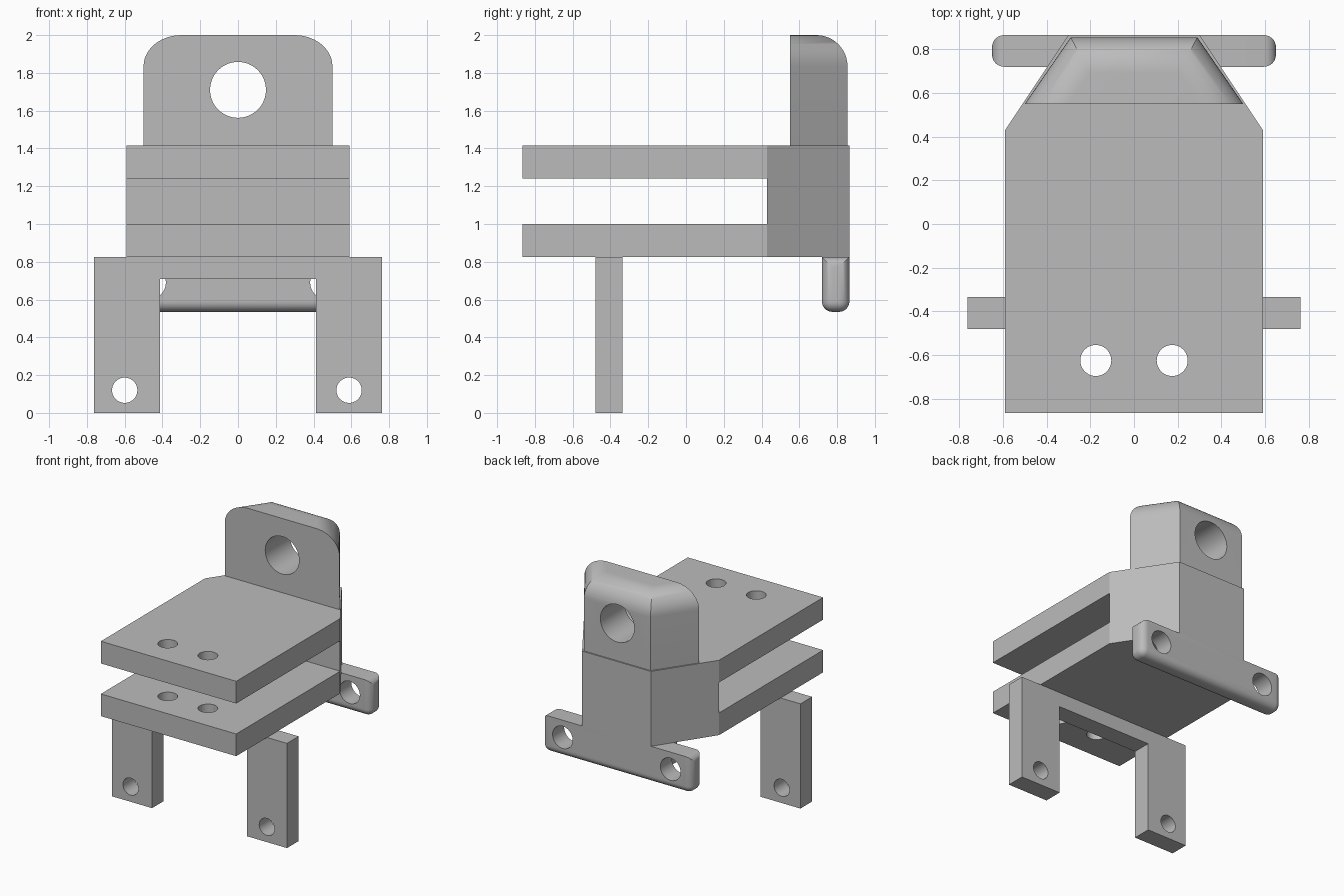
import bpy, bmesh, math
from mathutils import Matrix

cube = bpy.data.objects.get("Cube")
if cube:
    bpy.data.objects.remove(cube, do_unlink=True)

grey = bpy.data.materials.new("plain grey")
grey.use_nodes = True
colour = (0.5, 0.5, 0.5, 1)
grey.diffuse_color = colour
grey.node_tree.nodes["Principled BSDF"].inputs["Base Color"].default_value = colour


def make(name, bm):
    bmesh.ops.recalc_face_normals(bm, faces=bm.faces)
    mesh = bpy.data.meshes.new(name)
    bm.to_mesh(mesh)
    bm.free()
    mesh.materials.append(grey)
    ob = bpy.data.objects.new(name, mesh)
    bpy.context.collection.objects.link(ob)
    return ob


def loft(name, loops):
    """Skin a stack of equal-length loops and cap both ends."""
    bm = bmesh.new()
    rings = [[bm.verts.new(p) for p in loop] for loop in loops]
    for a, b in zip(rings, rings[1:]):
        for i in range(len(a)):
            j = (i + 1) % len(a)
            bm.faces.new((a[i], a[j], b[j], b[i]))
    bm.faces.new(rings[0])
    bm.faces.new(rings[-1])
    return make(name, bm)


def box_mesh(x0, x1, y0, y1, z0, z1):
    bm = bmesh.new()
    bmesh.ops.create_cube(bm, size=1)
    bmesh.ops.scale(bm, vec=(x1 - x0, y1 - y0, z1 - z0), verts=bm.verts)
    bmesh.ops.translate(bm, vec=((x0 + x1) / 2, (y0 + y1) / 2, (z0 + z1) / 2), verts=bm.verts)
    return bm


def rod(x, y, z, radius, length, along_y=True):
    bm = bmesh.new()
    turn = Matrix.Rotation(math.pi / 2, 4, 'X') if along_y else Matrix()
    bmesh.ops.create_cone(bm, cap_ends=True, segments=48, radius1=radius, radius2=radius,
                          depth=length, matrix=Matrix.Translation((x, y, z)) @ turn)
    return make("hole_cutter", bm)


def cut(ob, cutters):
    for cutter in cutters:
        cutter.hide_render = True
        mod = ob.modifiers.new("cut", 'BOOLEAN')
        mod.operation = 'DIFFERENCE'
        mod.solver = 'EXACT'
        mod.object = cutter
        bpy.context.view_layer.objects.active = ob
        bpy.ops.object.modifier_apply(modifier=mod.name)
        bpy.data.objects.remove(cutter, do_unlink=True)


# Two plates joined by a tapered spine: one outline with a slot cut from the front
half = [(0.59, -0.865), (0.59, 0.43), (0.30, 0.865)]
outline = half + [(-x, y) for x, y in reversed(half)]
body = loft("twin_plate_body", [[(x, y, z) for x, y in outline] for z in (0.825, 1.415)])
cut(body, [make("slot_cutter", box_mesh(-1, 1, -1, 0.43, 1.0, 1.24))]
    + [rod(x, -0.625, 1.1, 0.071, 1, along_y=False) for x in (-0.175, 0.175)])

# Upright lug, filleted over the top at the back and both slanted sides
nx, ny = 0.8237, 0.567
front, back, top, radius = 0.55, 0.855, 2.0, 0.165


def lug_loop(inset, z):
    pts = [((0.7237 - inset - ny * y) / nx, y, z) for y in (front, back - inset)]
    return pts + [(-x, y, z) for x, y, z in reversed(pts)]


arc = [math.pi / 2 * i / 12 for i in range(13)]
lug = loft("upright_lug", [lug_loop(0, 1.415)] + [
    lug_loop(radius * (1 - math.cos(a)), top - radius + radius * math.sin(a)) for a in arc])
cut(lug, [rod(0, 0.7, 1.71, 0.148, 1)])

# Rear mounting bar, rounded everywhere but its long top edges
bm = box_mesh(-0.65, 0.65, 0.72, 0.865, 0.535, 0.825)
edges = [e for e in bm.edges
         if not (abs(e.verts[0].co.x - e.verts[1].co.x) > 1 and e.verts[0].co.z > 0.7)]
bmesh.ops.bevel(bm, geom=edges, offset=0.055, offset_type='OFFSET', segments=8,
                profile=0.5, affect='EDGES', clamp_overlap=True)
bar = make("rear_mounting_bar", bm)
cut(bar, [rod(x, 0.8, 0.69, 0.088, 1) for x in (-0.47, 0.47)])

# Two-legged front bracket
leg = [(0.413, 0.71), (0.413, 0), (0.763, 0), (0.763, 0.825)]
profile = leg + [(-x, z) for x, z in reversed(leg)]
bracket = loft("front_leg_bracket", [[(x, y, z) for x, z in profile] for y in (-0.48, -0.335)])
cut(bracket, [rod(x, -0.4, 0.12, 0.067, 1) for x in (-0.6, 0.588)])

# Smooth the round surfaces, keep hard edges
bpy.ops.object.select_all(action='DESELECT')
for ob in (body, lug, bar, bracket):
    ob.select_set(True)
bpy.context.view_layer.objects.active = body
bpy.ops.object.shade_smooth_by_angle(angle=math.radians(30))
